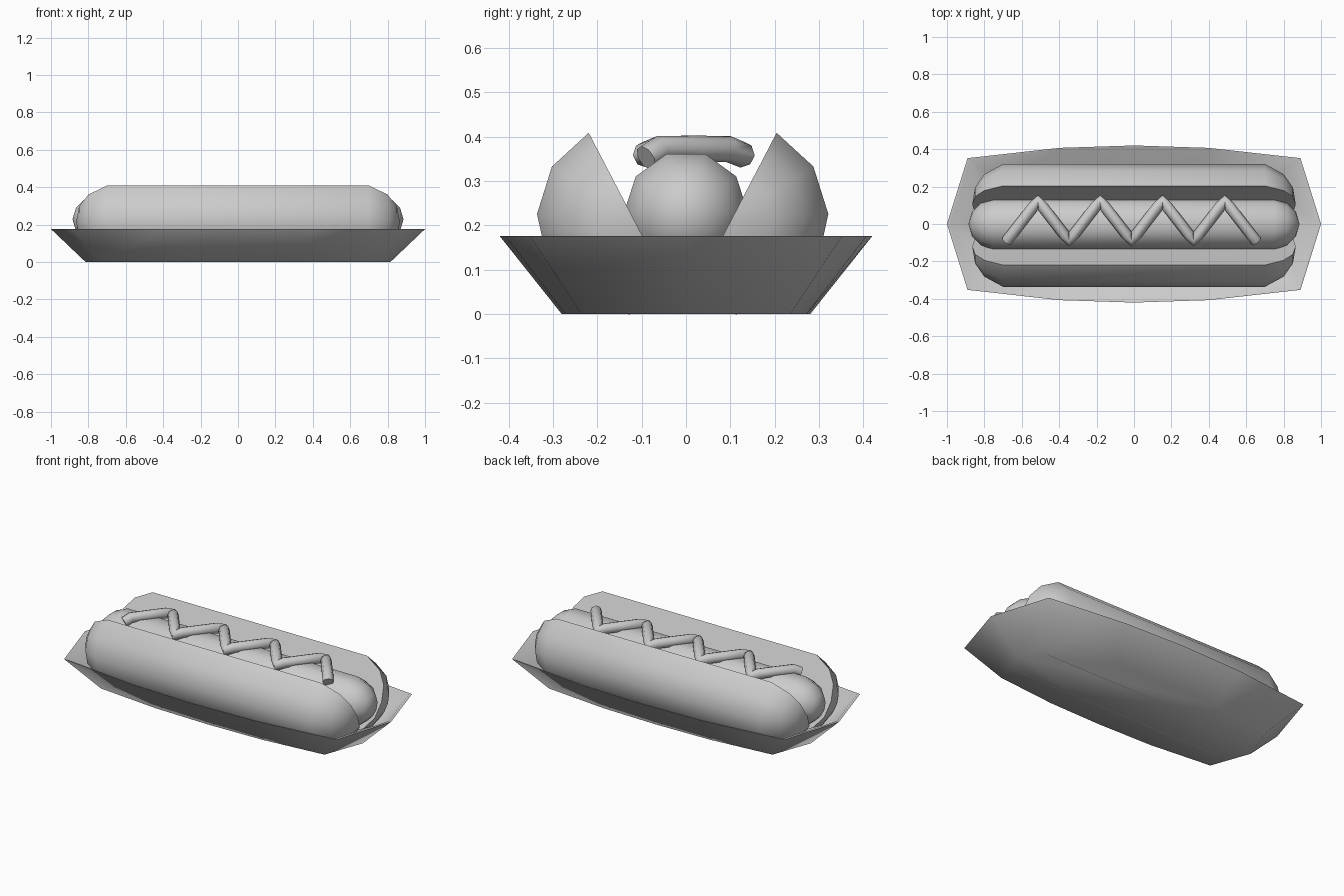
import bpy
import bmesh
from math import cos, sin, radians, pi

cube = bpy.data.objects.get("Cube")
if cube:
    bpy.data.objects.remove(cube)

grey = bpy.data.materials.new("plain_grey")
grey.use_nodes = True
colour = (0.6, 0.6, 0.6, 1)
grey.diffuse_color = colour
grey.node_tree.nodes["Principled BSDF"].inputs["Base Color"].default_value = colour


def finish(obj, angle=60):
    obj.data.materials.append(grey)
    bpy.ops.object.select_all(action="DESELECT")
    obj.select_set(True)
    bpy.context.view_layer.objects.active = obj
    bpy.ops.object.shade_smooth_by_angle(angle=radians(angle))


def loft(name, rings):
    """Skin a series of closed rings and cap both ends."""
    bm = bmesh.new()
    loops = [[bm.verts.new(p) for p in ring] for ring in rings]
    for a, b in zip(loops, loops[1:]):
        for i in range(len(a)):
            j = (i + 1) % len(a)
            bm.faces.new((a[i], a[j], b[j], b[i]))
    bm.faces.new(loops[0][::-1])
    bm.faces.new(loops[-1])
    bmesh.ops.remove_doubles(bm, verts=bm.verts, dist=0.0005)
    bmesh.ops.recalc_face_normals(bm, faces=bm.faces)
    mesh = bpy.data.meshes.new(name)
    bm.to_mesh(mesh)
    bm.free()
    obj = bpy.data.objects.new(name, mesh)
    bpy.context.collection.objects.link(obj)
    finish(obj)
    return obj


def round_ended(name, section, centre, ends):
    """Extrude a cross-section along x, shrinking it towards both ends."""
    stations = [(-x, s) for x, s in reversed(ends)] + ends
    cy, cz = centre
    loft(name, [[(x, cy + y * s, cz + z * s) for y, z in section]
                for x, s in stations])


# Boat-shaped paper tray: outer wall, thin rim, inner wall
def outline(quarter, z, scale=1.0):
    half = quarter + [(-x, y) for x, y in quarter[-2::-1]]
    full = half + [(-x, -y) for x, y in half[1:-1]]
    return [(x * scale, y * scale, z) for x, y in full]


rim = [(1, 0), (0.89, 0.352), (0.4, 0.407), (0, 0.42)]
base = [(0.815, 0), (0.73, 0.235), (0.35, 0.272), (0, 0.28)]
loft("tray", [outline(base, 0), outline(rim, 0.176),
              outline(rim, 0.176, 0.985), outline(base, 0.01, 0.985)])

# Two bun halves, each a half round with its flat cut face leaning outwards
bun_ends = [(0.7, 1), (0.8, 0.75), (0.85, 0.42), (0.865, 0)]
for name, side, offset in (("bun_back", 1, 0.104), ("bun_front", -1, 0.119)):
    angles = [radians(62.5 - 30 * i) for i in range(7)]
    section = [(side * 0.217 * cos(a), 0.217 * sin(a)) for a in angles]
    round_ended(name, section, (side * offset, 0.216), bun_ends)

# Ten-sided sausage
section = [(0.14 * cos(2 * pi * i / 10), 0.14 * sin(2 * pi * i / 10))
           for i in range(10)]
round_ended("sausage", section, (0, 0.228),
            [(0.75, 1), (0.82, 0.8), (0.866, 0.47), (0.885, 0)])

# Zigzag sauce line draped over the sausage
corners = [(-0.68 + 0.1665 * i, 0.125 if i % 2 else -0.09) for i in range(9)]
path = [(corners[0][0], corners[0][1], 0.352)]
for i in range(1, 9):
    (x0, y0), (x1, y1) = corners[i - 1], corners[i]
    for t in (0.14, 0.5, 0.86):
        path.append((x0 + (x1 - x0) * t, y0 + (y1 - y0) * t, 0.372))
    path.append((x1, y1, 0.36 if i < 8 else 0.352))
curve = bpy.data.curves.new("sauce", "CURVE")
curve.dimensions = "3D"
curve.bevel_depth = 0.03
curve.bevel_resolution = 2
curve.use_fill_caps = True
spline = curve.splines.new("POLY")
spline.points.add(len(path) - 1)
for point, co in zip(spline.points, path):
    point.co = (*co, 1)
sauce = bpy.data.objects.new("sauce", curve)
bpy.context.collection.objects.link(sauce)
bpy.ops.object.select_all(action="DESELECT")
sauce.select_set(True)
bpy.context.view_layer.objects.active = sauce
bpy.ops.object.convert(target="MESH")
finish(bpy.context.view_layer.objects.active)
